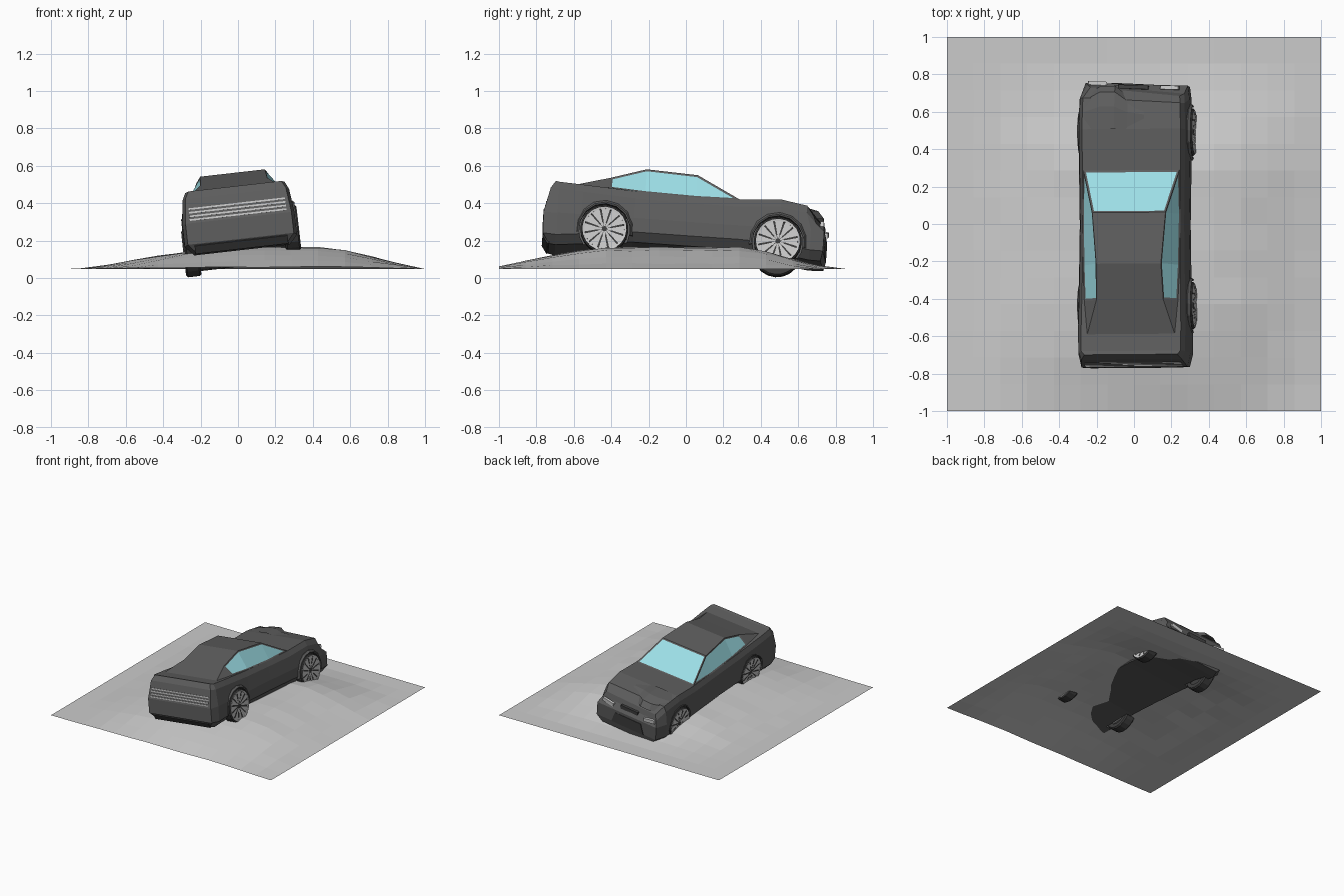
import bpy, bmesh, random
from math import sin, cos, pi, radians
from mathutils import Matrix

if "Cube" in bpy.data.objects:
    bpy.data.objects.remove(bpy.data.objects["Cube"])

random.seed(4)
# the car rests nose-down and rolled on the mound
POSE = (Matrix.Translation((0.033, -0.02, 0)) @ Matrix.Rotation(radians(-4), 4, 'X')
        @ Matrix.Rotation(radians(-6.5), 4, 'Y'))
WHEELS = [(s, y) for s in (-1, 1) for y in (-0.434, 0.496)]
WHEEL_Z = 0.2


def mat(name, c):
    m = bpy.data.materials.new(name)
    m.diffuse_color = (*c, 1)
    m.use_nodes = True
    m.node_tree.nodes["Principled BSDF"].inputs["Base Color"].default_value = m.diffuse_color
    return m


PAINT = mat("charcoal_paint", (0.11, 0.11, 0.11))
BLACK = mat("black_rubber", (0.05, 0.05, 0.05))
GLASS = mat("window_glass", (0.33, 0.72, 0.78))


def finish(name, bm, mats=(), pose=True):
    bmesh.ops.recalc_face_normals(bm, faces=bm.faces)
    if pose:
        bm.transform(POSE)
    me = bpy.data.meshes.new(name)
    bm.to_mesh(me)
    bm.free()
    for m in mats:
        me.materials.append(m)
    ob = bpy.data.objects.new(name, me)
    bpy.context.collection.objects.link(ob)
    return ob


def box(bm, loc, size, rot=(0, 0, 0)):
    m = Matrix.Translation(loc)
    for a, ax in zip(rot, 'XYZ'):
        m = m @ Matrix.Rotation(a, 4, ax)
    bmesh.ops.create_cube(bm, size=1, matrix=m @ Matrix.Diagonal((*size, 1)))


def wheel_x(s, x):
    return s * x + (0.014 if s < 0 else 0)      # left wheels sit slightly further in


def revolve(bm, profile, s, y, z, n, a0=0.0, a1=2 * pi):
    """Spin a closed (x, radius) profile about a sideways axle."""
    full = a1 - a0 > 6.28
    rings = []
    for i in range(n if full else n + 1):
        a = a0 + (a1 - a0) * i / n
        rings.append([bm.verts.new((wheel_x(s, x), y + r * cos(a), z + r * sin(a))) for x, r in profile])
    k = len(profile)
    for i in range(n):
        p, q = rings[i], rings[(i + 1) % len(rings)]
        for j in range(k):
            bm.faces.new((p[j], p[(j + 1) % k], q[(j + 1) % k], q[j]))
    if not full:
        bm.faces.new(rings[0])
        bm.faces.new(rings[-1])


def interp(t, pts):
    for (a, u), (b, v) in zip(pts, pts[1:]):
        if t <= b:
            return u + (v - u) * (t - a) / (b - a)
    return pts[-1][1]


# mound of ground: 14 x 14 flat-shaded grid
FX = [(-1, 0), (-.8, .02), (-.65, .25), (-.45, .58), (-.2, .88), (-.07, 1), (.45, 1), (.6, .82), (.85, .27), (1, 0)]
FY = [(-1, .1), (-.7, .66), (-.55, .87), (-.42, 1), (.3, 1), (.45, .76), (.6, .38), (.72, .13), (.86, 0), (1, 0)]
bm = bmesh.new()
bmesh.ops.create_grid(bm, x_segments=14, y_segments=14, size=1)
for v in bm.verts:
    f = interp(v.co.x, FX) * interp(v.co.y, FY)
    v.co.z = 0.048 + 0.115 * f + (random.uniform(-.003, .003) if f > 0.05 else 0)
finish("ground_mound", bm, pose=False)

# lower body: lofted sections (y, half width, bottom z, top z)
STATIONS = [(-.765, .285, .108, .445), (-.69, .302, .102, .44), (-.56, .303, .115, .433), (-.28, .298, .145, .418),
            (0, .294, .145, .412), (.28, .298, .145, .412), (.5, .30, .138, .428), (.67, .296, .115, .415),
            (.76, .262, .115, .36)]
REAR_DY = (.04, .005, 0, .03, .055)
NOSE_DY = (-.01, 0, 0, -.015, -.03)
bm = bmesh.new()
rings = []
for k, (y, w, zb, zt) in enumerate(STATIONS):
    half = [(w - .045, zb), (w, zb + .05), (w, .27), (w - .015, zt - .04), (w - .035, zt)]
    sides = []
    for s in (1, -1):
        side = []
        for i, (x, z) in enumerate(half):
            nose = k == len(STATIONS) - 1
            dy = REAR_DY[i] if k == 0 else NOSE_DY[i] if nose else 0
            if nose and s > 0:
                x += .025
                dy -= .02
            if k >= len(STATIONS) - 2 and s > 0 and i >= 3:      # crushed right bonnet corner
                dy -= .03
                z -= .01
            side.append(bm.verts.new((s * x, y + dy, z)))
        sides.append(side)
    rings.append(sides[0] + sides[1][::-1])
for p, q in zip(rings, rings[1:]):
    for j in range(10):
        bm.faces.new((p[j], p[(j + 1) % 10], q[(j + 1) % 10], q[j]))
for r in (rings[0], rings[-1]):
    for i in range(4):
        bm.faces.new((r[i], r[i + 1], r[8 - i], r[9 - i]))
body = finish("car_body", bm, [PAINT])

# wheel wells cut out of the body
bm = bmesh.new()
for s, y in WHEELS:
    bmesh.ops.create_cone(bm, cap_ends=True, segments=16, radius1=.138, radius2=.138, depth=.2,
                          matrix=Matrix.Translation((s * .315, y, WHEEL_Z)) @ Matrix.Rotation(pi / 2, 4, 'Y'))
cutter = finish("wheel_well_cutter", bm)
cutter.hide_render = True
cutter.hide_viewport = True
cutter.display_type = 'WIRE'
mod = body.modifiers.new("wells", 'BOOLEAN')
mod.operation = 'DIFFERENCE'
mod.solver = 'EXACT'
mod.object = cutter

# arch flares
bm = bmesh.new()
for s, y in WHEELS:
    revolve(bm, [(.27, .136), (.307, .136), (.309, .144), (.295, .155), (.27, .155)], s, y, WHEEL_Z, 8,
            radians(-10), radians(190))
finish("arch_flares", bm, [PAINT])

# cabin with inset windows
TOP = [(.28, .258, .412), (.045, .197, .535), (-.23, .174, .55), (-.42, .18, .49), (-.6, .235, .435)]
BOT = {1: (.264, .408), 2: (.260, .416), 3: (.252, .428)}
bm = bmesh.new()
top = {s: [bm.verts.new((s * w, y, z)) for y, w, z in TOP] for s in (1, -1)}
bot = {s: {i: bm.verts.new((s * w, TOP[i][0], z)) for i, (w, z) in BOT.items()} for s in (1, -1)}
roof = [bm.faces.new((top[1][i], top[1][i + 1], top[-1][i + 1], top[-1][i])) for i in range(4)]
groups = [[roof[0]]]
for s in (1, -1):
    t, b = top[s], bot[s]
    groups.append([bm.faces.new((t[0], b[1], t[1])), bm.faces.new((t[1], b[1], b[2], t[2])),
                   bm.faces.new((t[2], b[2], b[3], t[3]))])
    bm.faces.new((t[3], b[3], t[4]))
bmesh.ops.recalc_face_normals(bm, faces=bm.faces)
for g in groups:
    bmesh.ops.inset_region(bm, faces=g, thickness=.011, depth=-.003, use_boundary=True, use_even_offset=True)
    for f in g:
        f.material_index = 1
finish("cabin", bm, [PAINT, GLASS])

# tyres, hub discs, rims and wedge spokes
tyre, disc, rim = bmesh.new(), bmesh.new(), bmesh.new()
for s, y in WHEELS:
    revolve(tyre, [(.235, .09), (.235, .12), (.245, .128), (.308, .128), (.315, .12), (.312, .108)],
            s, y, WHEEL_Z, 20)
    bmesh.ops.create_cone(disc, cap_ends=True, segments=20, radius1=.108, radius2=.108, depth=.05,
                          matrix=Matrix.Translation((wheel_x(s, .277), y, WHEEL_Z)) @ Matrix.Rotation(pi / 2, 4, 'Y'))
    revolve(rim, [(.295, .107), (.315, .107), (.317, .118), (.30, .118)], s, y, WHEEL_Z, 20)
    for k in range(12):
        a = k * pi / 6
        loop = []
        for x, r, d in ((.309, .014, .2), (.314, .109, .235), (.314, .109, -.235), (.309, .014, -.2)):
            loop.append(rim.verts.new((wheel_x(s, x), y + r * cos(a + d), WHEEL_Z + r * sin(a + d))))
        rim.faces.new(loop)
finish("tyres", tyre, [BLACK])
finish("hub_discs", disc, [BLACK])
finish("wheel_rims", rim)

# rear lamp ribs and lower valance
bm = bmesh.new()
for k in range(4):
    z = .288 + .02 * k
    box(bm, (0, -.764 + (z - .27) * .25, z), (.52, .01, .009))
finish("rear_lamp_ribs", bm)
bm = bmesh.new()
box(bm, (0, -.735, .135), (.5, .03, .05), (radians(35), 0, 0))
finish("rear_valance", bm, [BLACK])

# headlights and grille, turned to follow the pushed-back right side
SKEW = radians(-2.5)
bm = bmesh.new()
for s in (-1, 1):
    box(bm, (s * .195, .741 - .013 * s, .305), (.10, .02, .028), (0, s * radians(-10), SKEW))
finish("headlights", bm)
bm = bmesh.new()
box(bm, (0, .744, .205), (.3, .02, .085), (0, 0, SKEW))
for v in bm.verts:
    if v.co.z > .2:
        v.co.x *= .8
box(bm, (0, .732, .31), (.16, .02, .03), (0, 0, SKEW))
finish("front_grille", bm, [BLACK])

# buckled bonnet skin on the left of the nose
bm = bmesh.new()
rows = []
for y, z in ((.5, .427), (.62, .428), (.70, .41), (.735, .37)):
    rows.append([bm.verts.new((x, y - d * (y - .5) * .9, z + h)) for x, h, d in
                 ((-.255, -.004, .25), (-.17, .006, 0), (-.09, .01, 0), (-.02, 0, .28), (.07, -.004, .4))])
for p, q in zip(rows, rows[1:]):
    for j in range(4):
        bm.faces.new((p[j], p[j + 1], q[j + 1], q[j]))
finish("buckled_bonnet", bm, [PAINT])
